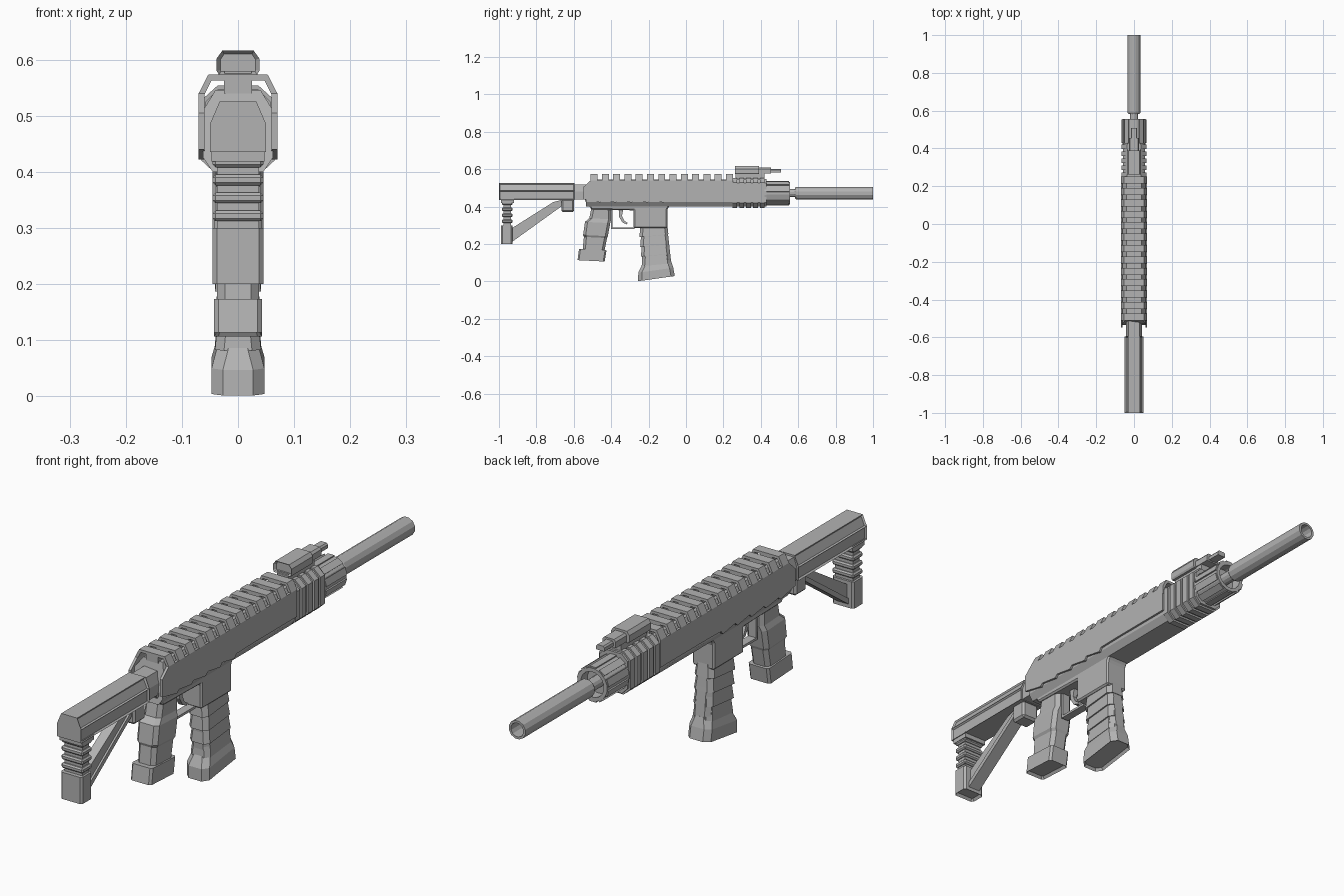
import bpy, bmesh, math
from mathutils import Vector

old = bpy.data.objects.get("Cube")
if old:
    bpy.data.objects.remove(old, do_unlink=True)

grey = bpy.data.materials.new("plain grey")
grey.use_nodes = True
GREY = (0.45, 0.45, 0.45, 1)
grey.diffuse_color = GREY
grey.node_tree.nodes["Principled BSDF"].inputs["Base Color"].default_value = GREY
AXIS = 0.472  # height of the barrel axis


def finish(name, bm):
    bmesh.ops.recalc_face_normals(bm, faces=bm.faces)
    me = bpy.data.meshes.new(name)
    bm.to_mesh(me)
    bm.free()
    me.materials.append(grey)
    ob = bpy.data.objects.new(name, me)
    bpy.context.collection.objects.link(ob)
    return ob


def loft(name, rings, recess=None):
    """Skin equal rings of points; optionally inset faces pointing along recess."""
    bm = bmesh.new()
    vs = [[bm.verts.new(p) for p in ring] for ring in rings]
    n = len(vs[0])
    for a, b in zip(vs, vs[1:]):
        for i in range(n):
            j = (i + 1) % n
            bm.faces.new((a[i], a[j], b[j], b[i]))
    bm.faces.new(vs[0][::-1])
    bm.faces.new(vs[-1])
    if recess:
        bmesh.ops.recalc_face_normals(bm, faces=bm.faces)
        axis, inset, depth = recess
        picked = [f for f in bm.faces if any(f.normal.dot(Vector(d)) > 0.9 for d in axis)]
        bmesh.ops.inset_individual(bm, faces=picked, thickness=inset, depth=-depth)
    return finish(name, bm)


def side_prism(name, outline, half, x=0, chamfer=0):
    """Extrude a (y, z) outline across x."""
    ob = loft(name, [[(x + s * half, y, z) for y, z in outline] for s in (-1, 1)])
    if chamfer:
        mod = ob.modifiers.new("chamfer", 'BEVEL')
        mod.width, mod.segments = chamfer, 1
    return ob


def box(name, y0, y1, z0, z1, half, chamfer=0):
    return side_prism(name, [(y0, z0), (y1, z0), (y1, z1), (y0, z1)], half, 0, chamfer)


def long_prism(name, right_half, y0, y1, recess=None):
    """Extrude a mirrored (x, z) outline along y."""
    outline = right_half + [(-x, z) for x, z in reversed(right_half)]
    return loft(name, [[(x, y, z) for x, z in outline] for y in (y0, y1)], recess)


def column(name, stations, cut, tilt=0, recess=None):
    """Upright chamfered column from (z, y0, y1, half width) stations."""
    rings = []
    for z, y0, y1, h in stations:
        c = cut
        pts = [(h, y0 + c), (h, y1 - c), (h - c, y1), (c - h, y1),
               (-h, y1 - c), (-h, y0 + c), (c - h, y0), (h - c, y0)]
        rings.append([(x, y, z + tilt * (y - (y0 + y1) / 2)) for x, y in pts])
    return loft(name, rings, recess)


def lathe(name, profile, sides):
    """Turn a (y, radius) profile around the barrel axis."""
    rings = []
    for y, r in profile:
        angles = [2 * math.pi * (k + 0.5) / sides for k in range(sides)]
        rings.append([(r * math.cos(a), y, AXIS + r * math.sin(a)) for a in angles])
    return loft(name, rings)


DOWN = ([(0, 0, -1)], 0.008, 0.01)
SIDES = ([(1, 0, 0), (-1, 0, 0)], 0.007, 0.006)

# Stock: tube, rear leg with ridges, brace and lug
long_prism("stock_tube", [(0.05, 0.435), (0.05, 0.485), (0.033, 0.525)], -1, -0.596, SIDES)
long_prism("stock_neck", [(0.043, 0.437), (0.043, 0.48), (0.03, 0.518)], -0.6, -0.5)
column("stock_leg_foot", [(0.2, -0.99, -0.927, 0.045), (0.3, -0.99, -0.927, 0.045)], 0.008, 0, DOWN)
box("stock_leg_core", -0.975, -0.935, 0.29, 0.44, 0.037)
for i in range(4):
    z = 0.312 + i * 0.032
    box("stock_leg_ridge", -0.985, -0.927, z, z + 0.019, 0.045, 0.005)
box("stock_leg_cap", -0.99, -0.92, 0.418, 0.44, 0.047)
side_prism("stock_brace", [(-0.935, 0.208), (-0.665, 0.402), (-0.665, 0.436),
                           (-0.71, 0.424), (-0.935, 0.282)], 0.018)
for s in (-1, 1):
    side_prism("brace_flange", [(-0.935, 0.208), (-0.665, 0.402), (-0.665, 0.422),
                                (-0.935, 0.23)], 0.005, s * 0.02)
box("stock_lug", -0.665, -0.598, 0.37, 0.44, 0.036, 0.008)

# Receiver core with a sloping rear, then the lower body and magazine well
core = [(0.045, 0.4), (0.062, 0.425), (0.062, 0.51), (0.04, 0.546)]
ring = core + [(-x, z) for x, z in reversed(core)]
loft("receiver_core", [[(x, -0.535 + max(0, z - 0.5) * 0.7, z) for x, z in ring],
                       [(x, 0.25, z) for x, z in ring]])
side_prism("lower_receiver", [(-0.54, 0.43), (-0.505, 0.385), (-0.28, 0.38), (-0.28, 0.285),
                              (-0.1, 0.285), (-0.1, 0.385), (-0.08, 0.418), (0.25, 0.42),
                              (0.25, 0.45), (-0.54, 0.45)], 0.045, 0, 0.006)

# Side panels with a saw-toothed lower edge
panel = [(-0.51, 0.54), (-0.548, 0.505), (-0.548, 0.44)]
for i in range(5):
    y = -0.46 + i * 0.085
    panel += [(y, 0.422), (y + 0.012, 0.432 + 0.001 * i)]
panel += [(0.0, 0.438), (0.25, 0.438), (0.25, 0.54)]
for s in (-1, 1):
    side_prism("side_panel", panel, 0.005, s * 0.065)

# Top rail ribs that wrap over the shoulders
rib = [(0.061, 0.51), (0.07, 0.51), (0.07, 0.54), (0.053, 0.573)]
inner = [(0.047, 0.563), (0.061, 0.535)]
outline = rib + [(-x, z) for x, z in reversed(rib)]
outline += [(-x, z) for x, z in reversed(inner)] + inner
for i in range(13):
    y = -0.51 + i * 0.0603
    loft("rail_rib", [[(x, yy, z) for x, z in outline] for yy in (y, y + 0.037)])
    box("rail_rib_core", y, y + 0.037, 0.54, 0.572, 0.025)

# Ribbed handguard
guard = [(0.035, 0.4), (0.058, 0.423), (0.058, 0.525), (0.035, 0.548)]
long_prism("handguard_core", guard, 0.245, 0.43)
for i in range(5):
    y = 0.248 + i * 0.037
    long_prism("handguard_ring", [(0.036, 0.393), (0.065, 0.42), (0.065, 0.528), (0.036, 0.554)],
               y, y + 0.025)

# Fluted sleeve, barrel and hollow muzzle tube
lathe("front_sleeve", [(0.42, 0.062), (0.555, 0.062), (0.555, 0.048), (0.515, 0.048)], 16)
for k in range(10):
    a = 2 * math.pi * (k + 0.5) / 10
    corners = [(a - 0.2, 0.055), (a - 0.2, 0.067), (a + 0.2, 0.067), (a + 0.2, 0.055)]
    loft("sleeve_flute", [[(r * math.cos(t), y, AXIS + r * math.sin(t)) for t, r in corners]
                          for y in (0.43, 0.552)])
lathe("barrel", [(0.5, 0.022), (0.6, 0.022)], 12)
lathe("muzzle_tube", [(0.583, 0.03), (0.59, 0.035), (1, 0.035), (1, 0.026), (0.9, 0.026)], 12)

# Aiming module on the rail
box("module_mount", 0.265, 0.42, 0.54, 0.58, 0.024)
module = [(0.034, 0.573), (0.038, 0.58), (0.038, 0.602), (0.028, 0.616)]
long_prism("module_body", module, 0.262, 0.39, ([(0, -1, 0)], 0.007, 0.01))
long_prism("module_front", [(0.027, 0.577), (0.027, 0.6), (0.02, 0.608)], 0.385, 0.455)
long_prism("module_tip", [(0.017, 0.582), (0.017, 0.595), (0.012, 0.601)], 0.45, 0.508)

# Pistol grip
column("grip", [(0.395, -0.505, -0.4, 0.036), (0.335, -0.517, -0.4, 0.036),
                (0.315, -0.54, -0.405, 0.043), (0.245, -0.55, -0.418, 0.043),
                (0.235, -0.546, -0.422, 0.037), (0.16, -0.553, -0.437, 0.037)], 0.014, -0.05)
column("grip_base", [(0.17, -0.572, -0.425, 0.043), (0.11, -0.58, -0.435, 0.043)], 0.008, -0.05, DOWN)

# Trigger and its guard
box("trigger_guard", -0.4, -0.275, 0.28, 0.289, 0.016)
box("trigger_guard_rear", -0.402, -0.393, 0.28, 0.39, 0.016)
side_prism("trigger", [(-0.36, 0.39), (-0.358, 0.345), (-0.34, 0.315), (-0.316, 0.305), (-0.312, 0.313),
                       (-0.33, 0.325), (-0.342, 0.35), (-0.335, 0.39)], 0.009)

# Magazine in overlapping tapered bands, with a flared foot
for i in range(4):
    z, lean = 0.295 - i * 0.052, i * 0.004
    column("magazine_band", [(z, -0.245 + lean, -0.1 + lean, 0.036),
                             (z - 0.05, -0.249 + lean, -0.094 + lean, 0.041)], 0.016, 0.1)
column("magazine_core", [(0.3, -0.243, -0.102, 0.035), (0.08, -0.233, -0.078, 0.036)], 0.016, 0.12)
column("magazine_foot", [(0.1, -0.235, -0.08, 0.036), (0.06, -0.255, -0.068, 0.047),
                         (0.015, -0.256, -0.06, 0.047)], 0.02, 0.14, DOWN)
